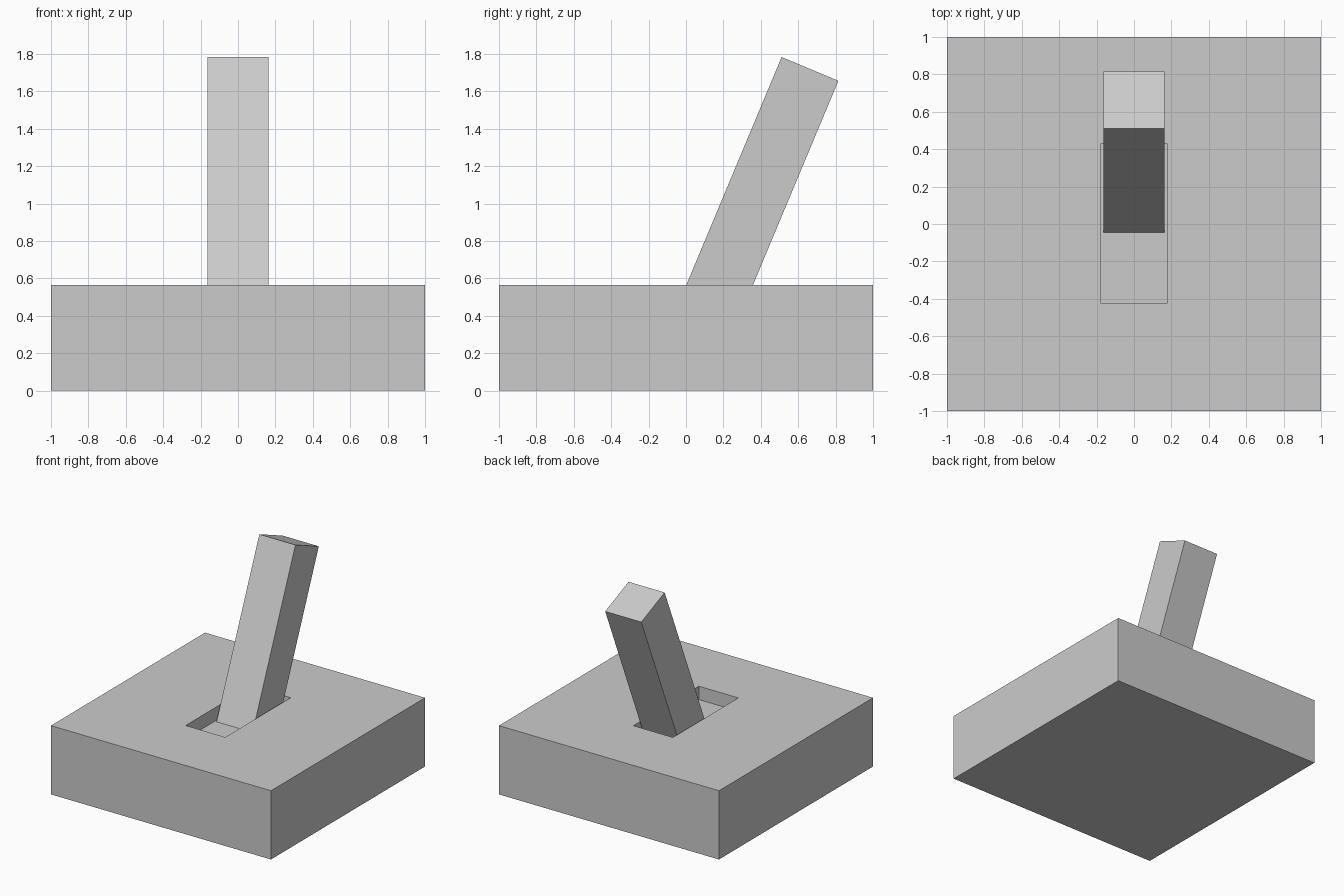
import bpy
import math
from mathutils import Matrix, Vector

if "Cube" in bpy.data.objects:
    bpy.data.objects.remove(bpy.data.objects["Cube"])


def box(name, size, centre, tilt=0.0):
    bpy.ops.mesh.primitive_cube_add(size=1)
    ob = bpy.context.object
    ob.name = name
    ob.data.transform(Matrix.Translation(centre)
                      @ Matrix.Rotation(tilt, 4, 'X')
                      @ Matrix.Diagonal((*size, 1)))
    return ob


HEIGHT, FLOOR = 0.565, 0.455

# Square base with a rectangular slot sunk into its top
base = box("base", (2, 2, HEIGHT), (0, 0, HEIGHT / 2))
cutter = box("slot_cutter", (0.36, 0.85, 0.4), (0, 0.002, FLOOR + 0.2))
cutter.hide_render = True
cutter.hide_set(True)
slot = base.modifiers.new("slot", 'BOOLEAN')
slot.operation = 'DIFFERENCE'
slot.solver = 'EXACT'
slot.object = cutter

# Lever leaning back, its foot just sunk into the slot floor
angle = math.radians(22.7)
axis = Vector((0, math.sin(angle), math.cos(angle)))
length = 1.44
top = Vector((0, 0.663, 1.72))
box("lever", (0.328, 0.329, length), top - axis * length / 2, -angle)
